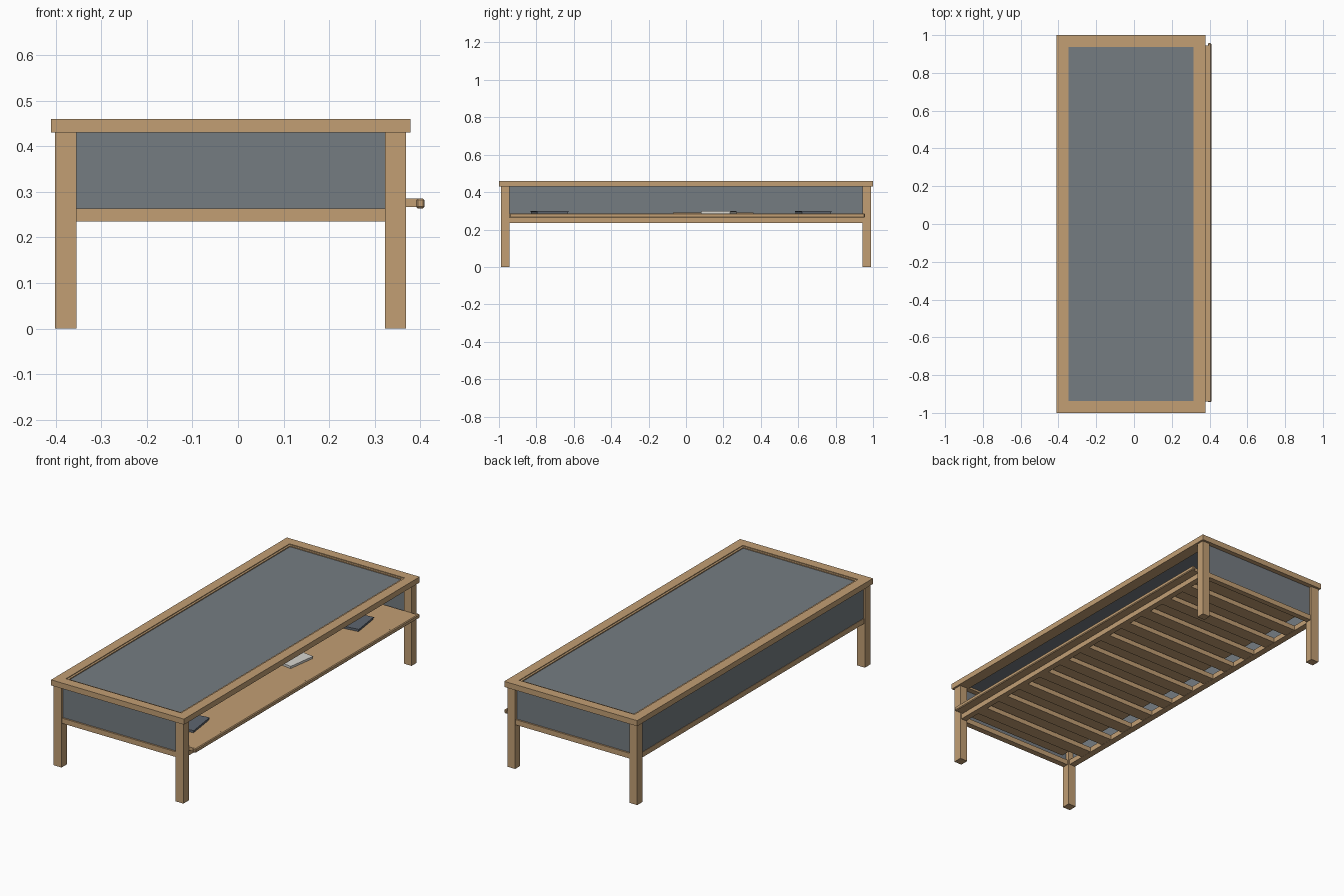
import bpy, bmesh, math
from mathutils import Matrix

if "Cube" in bpy.data.objects:
    bpy.data.objects.remove(bpy.data.objects["Cube"])


def mat(name, col):
    m = bpy.data.materials.new(name)
    m.diffuse_color = (*col, 1)
    m.use_nodes = True
    m.node_tree.nodes["Principled BSDF"].inputs["Base Color"].default_value = m.diffuse_color
    return m


wood = mat("oak_wood", (0.54, 0.345, 0.175))
glass = mat("grey_glass", (0.178, 0.202, 0.222))
slate = mat("slate_cover", (0.11, 0.13, 0.16))
paper = mat("white_paper", (0.68, 0.67, 0.63))


def boxes(name, material, spans):
    """One object made of boxes given as (x0, x1, y0, y1, z0, z1)."""
    bm = bmesh.new()
    for x0, x1, y0, y1, z0, z1 in spans:
        m = Matrix.Translation(((x0 + x1) / 2, (y0 + y1) / 2, (z0 + z1) / 2))
        m = m @ Matrix.Diagonal((x1 - x0, y1 - y0, z1 - z0, 1))
        bmesh.ops.create_cube(bm, size=1, matrix=m)
    return finish(name, bm, material)


def finish(name, bm, material):
    me = bpy.data.meshes.new(name)
    bm.to_mesh(me)
    bm.free()
    me.materials.append(material)
    ob = bpy.data.objects.new(name, me)
    bpy.context.collection.objects.link(ob)
    return ob


def ring(name, material, profile, x0, x1, y0, y1):
    """Rectangular frame: closed profile of (inset, z) swept round a rectangle."""
    bm = bmesh.new()
    loops = [[bm.verts.new(p) for p in ((x0 + d, y0 + d, z), (x1 - d, y0 + d, z),
                                        (x1 - d, y1 - d, z), (x0 + d, y1 - d, z))]
             for d, z in profile]
    for a, b in zip(loops, loops[1:] + loops[:1]):
        for i in range(4):
            j = (i + 1) % 4
            bm.faces.new((a[i], a[j], b[j], b[i]))
    bmesh.ops.recalc_face_normals(bm, faces=bm.faces)
    return finish(name, bm, material)


# Top frame with a stepped inner edge, and the pane it holds
ring("top_frame", wood,
     [(0, 0.43), (0, 0.46), (0.052, 0.46), (0.052, 0.456), (0.063, 0.456), (0.063, 0.43)],
     -0.41, 0.379, -1, 1)
boxes("top_glass", glass, [(-0.348, 0.317, -0.938, 0.938, 0.441, 0.451)])

# Four square legs
XL, XR = (-0.402, -0.355), (0.323, 0.369)
YF, YB = (-0.99, -0.943), (0.945, 0.988)
for fname, ys in (("front", YF), ("back", YB)):
    for sname, xs in (("left", XL), ("right", XR)):
        boxes(f"{fname}_{sname}_leg", wood, [(*xs, *ys, 0, 0.43)])

# Lower rails between the legs
RZ = (0.235, 0.263)
boxes("front_rail", wood, [(-0.355, 0.323, -0.985, -0.953, *RZ)])
boxes("back_rail", wood, [(-0.355, 0.323, 0.953, 0.983, *RZ)])
boxes("left_rail", wood, [(-0.397, -0.362, -0.943, 0.945, *RZ)])
boxes("right_rail", wood, [(0.33, 0.362, -0.943, 0.945, *RZ)])

# Glass sides (the right side stays open for the tray)
GZ = (0.263, 0.43)
boxes("front_glass", glass, [(-0.355, 0.323, -0.976, -0.966, *GZ)])
boxes("back_glass", glass, [(-0.355, 0.323, 0.964, 0.974, *GZ)])
boxes("left_glass", glass, [(-0.395, -0.385, -0.943, 0.945, *GZ)])

# Slats under the tray, evenly spaced between the end rails
boxes("slats", wood, [(-0.362, 0.33, i * 0.1625 - 0.035, i * 0.1625 + 0.035, 0.236, 0.262)
                      for i in range(-5, 6)])

# Pull-out tray with a chamfered edge grip
boxes("tray", wood, [(-0.31, 0.394, -0.94, 0.944, 0.267, 0.285)])
grip = boxes("tray_grip", wood, [(0.391, 0.4095, -0.943, 0.957, 0.2635, 0.2858)])
bev = grip.modifiers.new("chamfer", 'BEVEL')
bev.width = 0.004
bev.segments = 1


# Magazines lying on the tray: page block under a cover
def magazine(name, x, y, w, d, angle, cover, block):
    for part, m, z0, z1, s in (("pages", block, 0.0, 0.009, 0.98),
                               ("cover", cover, 0.009, 0.013, 1.0)):
        ob = boxes(f"{name}_{part}", m, [(-w * s / 2, w * s / 2, -d * s / 2, d * s / 2, z0, z1)])
        ob.location = (x, y, 0.2852)
        ob.rotation_euler.z = math.radians(angle)


magazine("front_magazine", 0.16, -0.73, 0.25, 0.17, 8, slate, slate)
magazine("middle_magazine", 0.15, 0.175, 0.24, 0.16, -8, paper, paper)
magazine("back_magazine", 0.15, 0.68, 0.25, 0.16, 8, slate, slate)
boxes("table_mat", wood, [(-0.25, 0.02, -0.07, 0.36, 0.285, 0.291)])
